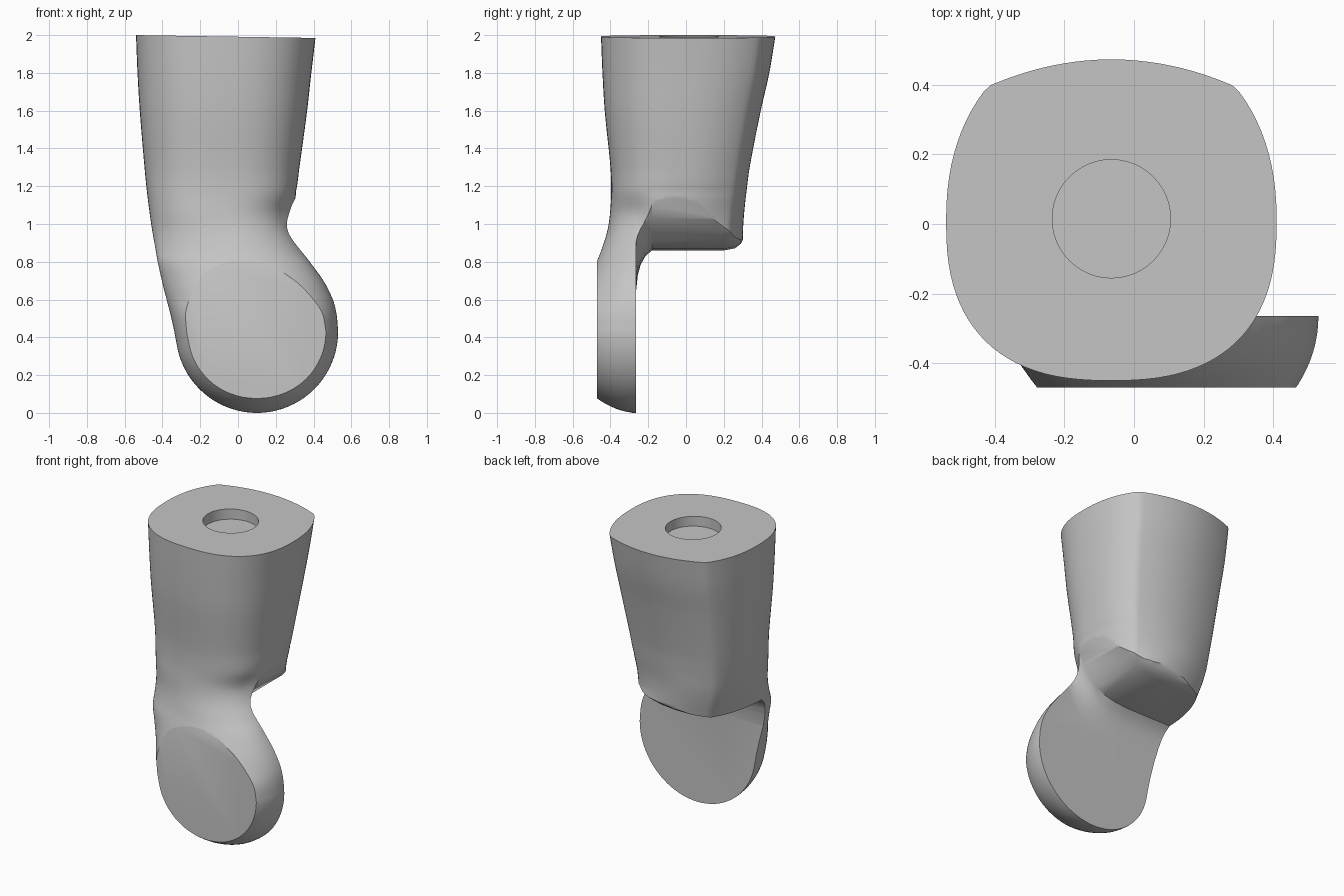
import bpy, bmesh
from math import sin, cos, pi, sqrt

cube = bpy.data.objects.get("Cube")
if cube:
    bpy.data.objects.remove(cube, do_unlink=True)

SIDES = 96
FRONT, BACK = -0.47, -0.265      # flat faces of the round end
R = 0.43                         # radius of the round end
CX = 0.1                         # its centre

grey = bpy.data.materials.new("plain_grey")
grey.use_nodes = True
COLOUR = (0.56, 0.56, 0.56, 1)
grey.diffuse_color = COLOUR
grey.node_tree.nodes["Principled BSDF"].inputs["Base Color"].default_value = COLOUR


def loft(name, rings):
    """Closed skin over rings of equal point count."""
    bm = bmesh.new()
    loops = [[bm.verts.new(p) for p in ring] for ring in rings]
    for a, b in zip(loops, loops[1:]):
        for i in range(len(a)):
            j = (i + 1) % len(a)
            bm.faces.new((a[i], a[j], b[j], b[i]))
    bm.faces.new(loops[0][::-1])
    bm.faces.new(loops[-1])
    bmesh.ops.recalc_face_normals(bm, faces=bm.faces)
    mesh = bpy.data.meshes.new(name)
    bm.to_mesh(mesh)
    bm.free()
    obj = bpy.data.objects.new(name, mesh)
    bpy.context.collection.objects.link(obj)
    return obj


def power(v, n):
    return (1 if v >= 0 else -1) * abs(v) ** (2 / n)


def ramp(v, low, high):
    t = min(1, max(0, (v - low) / (high - low)))
    return t * t * (3 - 2 * t)


def section(z, x0, x1, y0, yc, y1):
    """Oval cross-section whose back is cut by a shallower arc."""
    n_front = 2 + 0.5 * ramp(z, 0.8, 1.2)
    mid = (x0 + x1) / 2
    cx = CX + (mid - CX) * ramp(z, 0.5, 1.1)
    back = y1 - yc
    ring = []
    for i in range(SIDES):
        t = 2 * pi * i / SIDES
        if sin(t) >= 0:
            side = power(cos(t), 2.2)
            y = yc + min(1.17 * back * power(sin(t), 2.2), back * (1 - 0.3 * side * side))
        else:
            side = power(cos(t), n_front)
            y = yc + (yc - y0) * power(sin(t), n_front)
        # behind the waist the left wall runs straight down
        wall = max(x1, 0.308 - 0.12 * (1.17 - z)) if z < 1.17 else x1
        left = x1 + (wall - x1) * ramp(y, -0.27, -0.15) * ramp(z, 0.8, 1)
        x = cx + side * (left - cx if side > 0 else cx - x0)
        # the top face leans down slightly to the left
        lean = 0.016 * (x + 0.54) * max(0, z - 1.2) / 0.8
        ring.append((x, y, z - lean))
    return ring


def smooth_rows(rows, steps):
    """Hermite interpolation between the key sections."""
    def slope(i, k):
        a, b = rows[max(i - 1, 0)], rows[min(i + 1, len(rows) - 1)]
        return (b[k] - a[k]) / (b[0] - a[0])
    out = []
    for i in range(len(rows) - 1):
        a, b = rows[i], rows[i + 1]
        h = b[0] - a[0]
        for s in range(steps):
            t = s / steps
            row = [a[0] + h * t]
            for k in range(1, len(a)):
                row.append((2*t**3 - 3*t*t + 1) * a[k] + (t**3 - 2*t*t + t) * h * slope(i, k)
                           + (3*t*t - 2*t**3) * b[k] + (t**3 - t*t) * h * slope(i + 1, k))
            out.append(row)
    return out + [rows[-1]]


# Key sections: height, right, left, front, middle, back
keys = [
    (0.43, -0.337, 0.53, -0.655, BACK, 0.3),
    (0.52, -0.357, 0.522, -0.63, BACK, 0.3),
    (0.6, -0.378, 0.502, -0.573, BACK, 0.3),
    (0.7, -0.403, 0.452, -0.52, BACK, 0.3),
    (0.8, -0.425, 0.38, -0.473, BACK, 0.3),
    (0.87, -0.437, 0.33, -0.445, -0.22, 0.3),
    (0.97, -0.455, 0.28, -0.415, -0.14, 0.302),
    (1.06, -0.468, 0.266, -0.402, -0.09, 0.308),
    (1.17, -0.482, 0.306, -0.396, -0.05, 0.32),
    (1.3, -0.495, 0.325, -0.4, -0.02, 0.337),
    (1.6, -0.52, 0.365, -0.43, 0, 0.395),
    (1.8, -0.532, 0.387, -0.442, 0.01, 0.44),
    (2.0, -0.54, 0.41, -0.45, 0.01, 0.473),
]
rows = [(0, CX - 0.01, CX + 0.01, BACK - 0.02, BACK, 0.3)]
for i in range(1, 20):                       # round lower end
    u = cos(i / 20 * pi / 2)
    z, w = R - R * u, R * sqrt(1 - u * u)
    right = CX - w if z < 0.35 else -0.322 - 0.19 * (z - 0.35)
    rows.append((z, right, CX + w, BACK - 0.39 * (1 - u * u) ** 0.57, BACK, 0.3))
body = loft("limb_body", [section(*r) for r in rows + smooth_rows(keys, 6)])
body.data.materials.append(grey)

# Flat round face on the front
bm = bmesh.new()
bm.from_mesh(body.data)
bmesh.ops.bisect_plane(bm, geom=bm.verts[:] + bm.edges[:] + bm.faces[:],
                       plane_co=(0, FRONT, 0), plane_no=(0, -1, 0), clear_outer=True)
bmesh.ops.holes_fill(bm, edges=[e for e in bm.edges if e.is_boundary])
bmesh.ops.recalc_face_normals(bm, faces=bm.faces)
bm.to_mesh(body.data)
bm.free()

# Space behind the round end: curved ceiling, filleted at the plate, rounded at the rear
ceiling = [(-1, 0.86), (-0.1, 0.86), (0, 0.868), (0.084, 0.888), (0.14, 0.915),
           (0.19, 0.955), (0.25, 1.03), (0.29, 1.11), (0.32, 1.168), (1, 1.168)]
fillet = [(BACK, 0.22), (-0.255, 0.13), (-0.24, 0.075), (-0.215, 0.03), (-0.18, 0),
          (0.2, 0), (0.26, -0.012), (0.29, -0.035), (0.31, -0.07), (1, -0.07)]
rear_cutter = loft("rear_cutter", [
    [(-1, y, -1)] + [(x, y, z - drop) for x, z in ceiling] + [(1, y, -1)]
    for y, drop in fillet])

# Round socket in the top
socket_cutter = loft("socket_cutter", [
    [(-0.065 + 0.17 * cos(2*pi*i/48), 0.015 + 0.17 * sin(2*pi*i/48), z) for i in range(48)]
    for z in (1.925, 2.2)])

for cutter in (rear_cutter, socket_cutter):
    cutter.hide_render = True
    mod = body.modifiers.new("cut", "BOOLEAN")
    mod.operation = "DIFFERENCE"
    mod.solver = "EXACT"
    mod.object = cutter

# Bake the cuts and drop the helpers
bpy.context.view_layer.update()
result = bpy.data.meshes.new_from_object(
    body.evaluated_get(bpy.context.evaluated_depsgraph_get()))
body.modifiers.clear()
body.data = result
result.materials.clear()
result.materials.append(grey)
result.polygons.foreach_set("material_index", [0] * len(result.polygons))
for cutter in (rear_cutter, socket_cutter):
    bpy.data.objects.remove(cutter, do_unlink=True)

bpy.ops.object.select_all(action="DESELECT")
body.select_set(True)
bpy.context.view_layer.objects.active = body
bpy.ops.object.shade_smooth_by_angle(angle=0.6)
